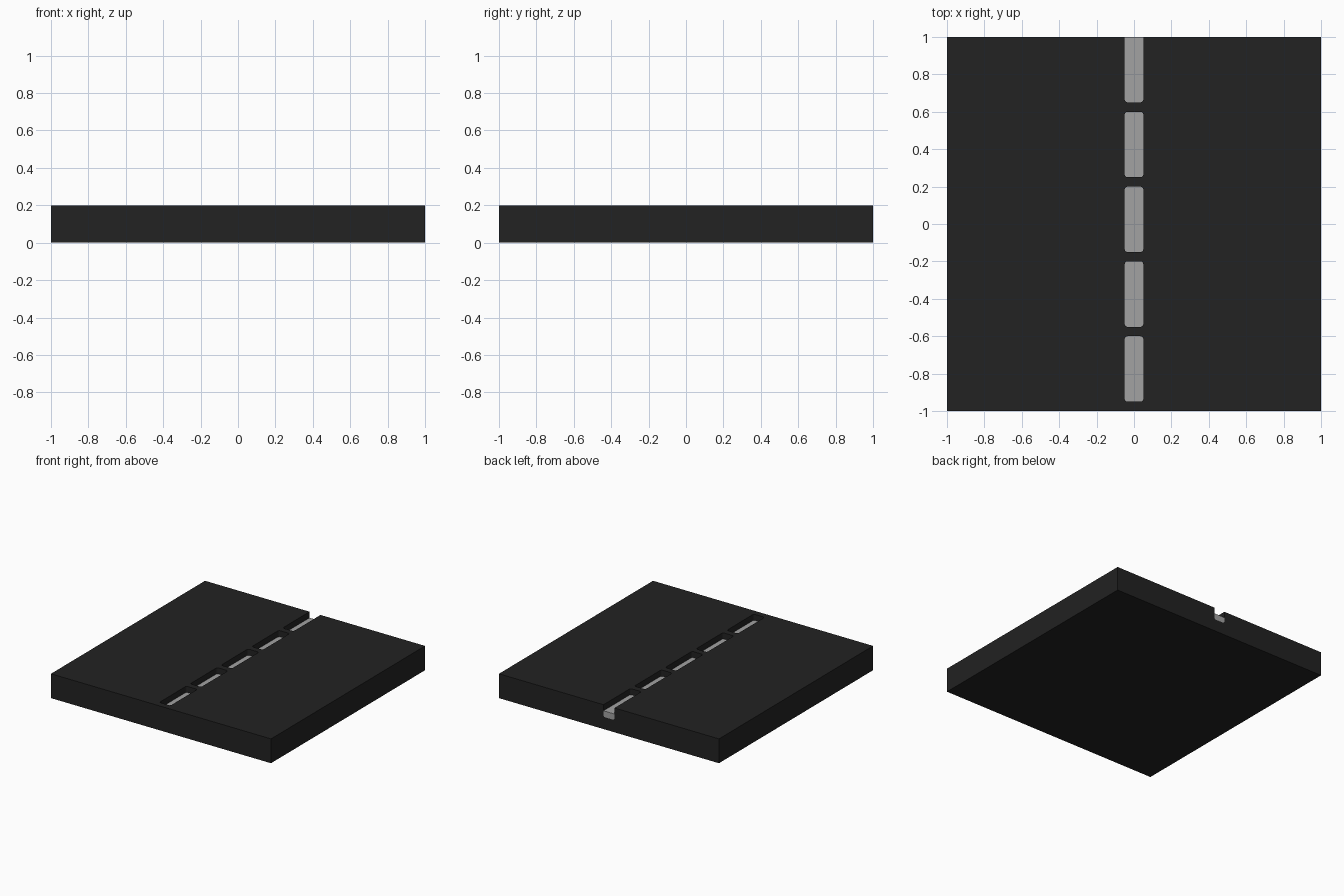
import bpy, bmesh
from mathutils import Matrix

if "Cube" in bpy.data.objects:
    bpy.data.objects.remove(bpy.data.objects["Cube"])


def material(name, rgb):
    m = bpy.data.materials.new(name)
    m.diffuse_color = (*rgb, 1)
    m.use_nodes = True
    m.node_tree.nodes["Principled BSDF"].inputs["Base Color"].default_value = m.diffuse_color
    return m


asphalt = material("asphalt black", (0.016, 0.016, 0.016))
paint = material("line grey", (0.36, 0.36, 0.36))


def add_box(bm, lo, hi, radius=0, open_end=False):
    """Box with rounded sides and bottom; the top and an open +y end stay sharp."""
    size = [b - a for a, b in zip(lo, hi)]
    mid = [(a + b) / 2 for a, b in zip(lo, hi)]
    mat = Matrix.Translation(mid) @ Matrix.Diagonal((*size, 1))
    verts = bmesh.ops.create_cube(bm, size=1, matrix=mat)["verts"]
    if radius:
        edges = {e for v in verts for e in v.link_edges}
        keep = [e for e in edges
                if not all(v.co.z > hi[2] - 1e-4 for v in e.verts)
                and not (open_end and all(v.co.y > hi[1] - 1e-4 for v in e.verts))]
        bmesh.ops.bevel(bm, geom=keep, offset=radius, segments=3,
                        profile=0.5, affect='EDGES')


def make_object(name, bm, mat):
    me = bpy.data.meshes.new(name)
    bmesh.ops.recalc_face_normals(bm, faces=bm.faces)
    bm.to_mesh(me)
    bm.free()
    me.materials.append(mat)
    ob = bpy.data.objects.new(name, me)
    bpy.context.collection.objects.link(ob)
    return ob


# Road slab
bm = bmesh.new()
add_box(bm, (-1, -1, 0), (1, 1, 0.2))
slab = make_object("road_slab", bm, asphalt)

# Centre line dashes sunk in slots; the last one runs out of the back edge
cut = bmesh.new()
for i in range(5):
    y = -0.95 + 0.4 * i
    last = i == 4
    bm = bmesh.new()
    add_box(bm, (-0.05, y, 0.1), (0.05, y + 0.35, 0.15), 0.015, last)
    make_object(f"line_dash_{i + 1}", bm, paint)
    add_box(cut, (-0.05, y, 0.1), (0.05, y + (0.5 if last else 0.35), 0.3), 0.015, last)
cutter = make_object("slot_cutter", cut, asphalt)
cutter.hide_render = True

# Cut the slots
mod = slab.modifiers.new("slots", 'BOOLEAN')
mod.operation = 'DIFFERENCE'
mod.solver = 'EXACT'
mod.object = cutter
bpy.context.view_layer.objects.active = slab
bpy.ops.object.modifier_apply(modifier=mod.name)
bpy.data.objects.remove(cutter)
